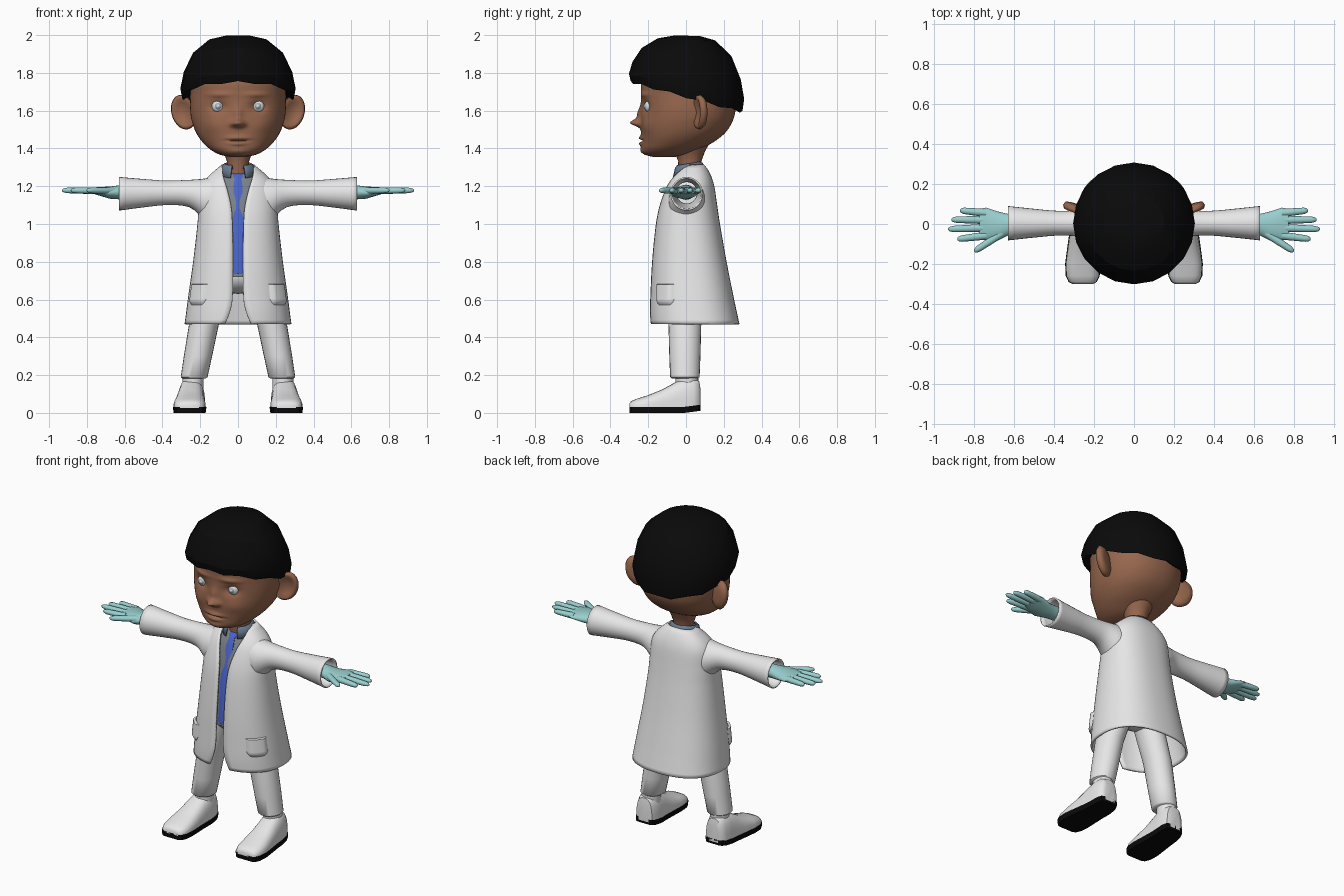
import bpy, bmesh
from math import sin, cos, pi, exp, asin, copysign
from mathutils import Vector as V

if "Cube" in bpy.data.objects:
    bpy.data.objects.remove(bpy.data.objects["Cube"])


def material(name, *rgb):
    m = bpy.data.materials.new(name)
    m.use_nodes = True
    m.diffuse_color = (*rgb, 1)
    m.node_tree.nodes["Principled BSDF"].inputs["Base Color"].default_value = (*rgb, 1)
    return m


WHITE = material("white cloth", .8, .8, .8)
SKIN = material("brown skin", .31, .135, .075)
GLOVE = material("teal glove", .32, .62, .62)
BLUE = material("blue tie", .07, .13, .6)
SLATE = material("slate collar", .14, .2, .28)
SHIRT = material("grey shirt", .2, .22, .25)
BLACK = material("black", .003, .003, .003)
EYE = material("pale eye", .7, .74, .78)
IRIS = material("grey iris", .4, .43, .46)


def power(v, p):
    return copysign(abs(v) ** p, v)


def oval(c, a, b, n=24, p=1.0):
    """Ring around c spanned by half axes a and b; p < 1 makes it squarer."""
    return [V(c) + V(a) * power(cos(2 * pi * i / n), p) + V(b) * power(sin(2 * pi * i / n), p)
            for i in range(n)]


def sample(rows, z):
    """Smoothly interpolate profile rows keyed by their first value."""
    k = max(i for i in range(len(rows) - 1) if i == 0 or rows[i][0] <= z)
    r0, r1, r2, r3 = (rows[min(max(k + d, 0), len(rows) - 1)] for d in (-1, 0, 1, 2))
    span = r2[0] - r1[0]
    t = (z - r1[0]) / span
    out = []
    for a, b, c, d in zip(r0, r1, r2, r3):
        m1 = (c - a) / ((r2[0] - r0[0]) or 1) * span
        m2 = (d - b) / ((r3[0] - r1[0]) or 1) * span
        out.append(b + m1 * t + (3 * (c - b) - 2 * m1 - m2) * t * t
                   + (2 * (b - c) + m1 + m2) * t ** 3)
    return out


def steps(lo, hi, n):
    return [lo + (hi - lo) * i / n for i in range(n + 1)]


def loft(name, rings, mat, closed=True, caps=True, thick=0, angle=50, flip=False):
    """Skin a stack of equal rings into one object."""
    bm = bmesh.new()
    rows = [[bm.verts.new(p) for p in ring] for ring in rings]
    n = len(rows[0])
    for a, b in zip(rows, rows[1:]):
        for i in range(n if closed else n - 1):
            j = (i + 1) % n
            bm.faces.new((a[i], a[j], b[j], b[i]))
    if closed and caps:
        bm.faces.new(rows[0])
        bm.faces.new(rows[-1])
    bmesh.ops.recalc_face_normals(bm, faces=bm.faces)
    if flip:
        bmesh.ops.reverse_faces(bm, faces=bm.faces)
    mesh = bpy.data.meshes.new(name)
    bm.to_mesh(mesh)
    bm.free()
    mesh.materials.append(mat)
    ob = bpy.data.objects.new(name, mesh)
    bpy.context.collection.objects.link(ob)
    if thick:
        mod = ob.modifiers.new("thickness", "SOLIDIFY")
        mod.thickness, mod.offset = thick, -1
    bpy.ops.object.select_all(action="DESELECT")
    ob.select_set(True)
    bpy.context.view_layer.objects.active = ob
    bpy.ops.object.shade_smooth_by_angle(angle=angle * pi / 180)
    return ob


def ellipsoid(name, c, r, mat, n=20):
    rings = [oval(V(c) + V((0, r[1] * cos(t), 0)), (r[0] * sin(t), 0, 0), (0, 0, r[2] * sin(t)), n)
             for t in steps(.08, pi - .08, 12)]
    return loft(name, rings, mat)


# Head: rows of height, half width, front, back
HEAD = [(1.355, .04, -.17, -.06), (1.365, .09, -.212, 0), (1.39, .14, -.232, .06),
        (1.43, .185, -.235, .14), (1.48, .22, -.238, .205), (1.54, .243, -.24, .245),
        (1.6, .253, -.238, .262), (1.68, .253, -.238, .27), (1.76, .25, -.235, .265),
        (1.84, .21, -.19, .22), (1.9, .12, -.1, .13)]
# Face relief: x, z, push forward, width, height
RELIEF = [(0, 1.535, .05, .026, .02), (0, 1.58, .02, .018, .04), (.028, 1.528, .016, .014, .014),
          (.105, 1.62, -.022, .042, .03), (.1, 1.685, .01, .06, .014),
          (0, 1.455, .014, .05, .012), (0, 1.425, .014, .04, .012), (0, 1.441, -.016, .05, .005),
          (0, 1.385, .01, .05, .02), (.13, 1.52, .008, .05, .04)]


def head_point(p):
    if p.y < -.02:
        for x, z, push, w, h in RELIEF:
            for side in ((1, -1) if x else (1,)):
                p.y -= push * exp(-((p.x - side * x) / w) ** 2 - ((p.z - z) / h) ** 2)
    return p


rings = []
for z in steps(1.355, 1.9, 90):
    _, rx, front, back = sample(HEAD, z)
    ring = oval((0, (front + back) / 2, z), (rx, 0, 0), (0, (back - front) / 2, 0), 112, .92)
    rings.append([head_point(p) for p in ring])
loft("head", rings, SKIN, angle=80)
loft("neck", [oval((0, .02, z), (r, 0, 0), (0, r * 1.05, 0)) for z, r in
              ((1.24, .062), (1.33, .058), (1.38, .075), (1.43, .1))], SKIN)

# Hair cap: slanted hem, faceted dome
rings = []
for r, h in ((.8, .1), (.97, 0), (1, .16), (.94, .42), (.78, .72), (.5, .93), (.22, .99)):
    ring = oval((0, .003, 0), (.305 * r, 0, 0), (0, .305 * r, 0), 20)
    for i, p in enumerate(ring):
        hem = 1.67 - .26 * p.y / r + (.008 if i % 2 else -.004)
        p.z = hem + (2.0 - hem) * h
    rings.append(ring)
loft("hair", rings, BLACK, angle=25)

# Coat: rows of height, half width, front, back, half opening
COAT = [(.47, .283, -.19, .283, .07), (.53, .275, -.192, .27, .045), (.6, .266, -.19, .255, .03),
        (.8, .238, -.18, .215, .028), (1, .215, -.16, .18, .03), (1.1, .207, -.14, .165, .038),
        (1.2, .192, -.105, .15, .062), (1.25, .16, -.075, .135, .078),
        (1.29, .115, -.04, .115, .084), (1.315, .085, -.01, .095, .075)]
P = .85


def coat_point(turn, z, out=0):
    _, rx, front, back, _ = sample(COAT, z)
    return V(((rx + out) * power(sin(turn), P),
              (front + back) / 2 - ((back - front) / 2 + out) * power(cos(turn), P), z))


rings = []
for z in steps(.47, 1.315, 40):
    _, rx, _, _, gap = sample(COAT, z)
    start = asin(min(1, (gap / rx)) ** (1 / P))
    rings.append([coat_point(t, z) for t in steps(start, 2 * pi - start, 56)])
loft("coat_body", rings, WHITE, closed=False, thick=.012)

# Shirt, tie, collar and hips under the coat
rings = []
for z in steps(.72, 1.3, 16):
    _, rx, front, back, _ = sample(COAT, z)
    front, back = front + .025, back - .03
    rings.append(oval((0, (front + back) / 2, z), (rx * .85, 0, 0), (0, (back - front) / 2, 0), 32, .9))
loft("shirt", rings, SHIRT)
TIE = [(.735, .02), (.75, .026), (1.0, .028), (1.2, .024), (1.24, .018), (1.25, .026), (1.295, .026)]
rings = []
for z, w in TIE:
    y = sample(COAT, z)[2] + .016
    rings.append([V((x * w, y + abs(x) * .006, z)) for x in (-1, 0, 1)]
                 + [V((x * w, y + .02, z)) for x in (1, -1)])
loft("tie", rings, BLUE, angle=30)
rings = []
for r, drop, lean in ((.066, 1.3, .3), (.072, 1.318, .25), (.085, 1.308, .3), (.1, 1.262, .42)):
    pts = [V((r * sin(t), .012 - r * .9 * cos(t), 0)) for t in steps(.42, 2 * pi - .42, 32)]
    for p in pts:
        p.z = drop + lean * p.y * .6
    rings.append(pts)
loft("collar", rings, SLATE, closed=False, thick=.008)
ellipsoid("hips", (0, .01, .73), (.19, .13, .1), WHITE)

# Paired parts
for s, side in ((1, "left"), (-1, "right")):
    ellipsoid(side + "_eye", (s * .105, -.197, 1.624), (.033, .022, .033), EYE)
    ellipsoid(side + "_iris", (s * .105, -.208, 1.624), (.02, .016, .02), IRIS)
    ellipsoid(side + "_pupil", (s * .105, -.213, 1.624), (.012, .0135, .012), EYE)

    # Ear: rounded shell with a dished front
    rings = []
    for k, y in ((.4, .1), (.8, .095), (1, .075), (.94, .058), (.78, .056), (.55, .07), (.1, .075)):
        ring = oval((s * .288, y, 1.592), (.066 * k, 0, 0), (0, 0, .092 * k))
        for p in ring:
            p.y -= (abs(p.x) - .288) * -.35
            p.x += s * (p.z - 1.592) * .15
        rings.append(ring)
    loft(side + "_ear", rings, SKIN, angle=70)

    # Sleeve with an open cuff: x, z, half height, half depth
    SLEEVE = [(.1, 1.13, .125, .1), (.18, 1.13, .11, .095), (.22, 1.15, .086, .08),
              (.27, 1.163, .07, .067), (.38, 1.165, .065, .062), (.5, 1.163, .075, .072),
              (.63, 1.16, .089, .086)]
    rings = [oval((s * x, .004, z), (0, d, 0), (0, 0, h), 28)
             for x, z, h, d in (sample(SLEEVE, x) for x in steps(.1, .63, 20))]
    loft(side + "_sleeve", rings, WHITE, caps=False, thick=.008)

    # Gloved hand
    PALM = [(.56, 0, 1.168, .045, .04), (.62, -.002, 1.168, .05, .038), (.68, -.01, 1.166, .072, .032),
            (.74, 0, 1.174, .082, .022), (.775, .002, 1.177, .074, .014)]
    loft(side + "_palm", [oval((s * x, y, z), (0, d, 0), (0, 0, h))
                          for x, y, z, d, h in PALM], GLOVE)
    FINGERS = {"little": (.74, .055, .872, .068), "ring": (.75, .02, .915, .022),
               "middle": (.75, -.02, .932, -.026), "index": (.74, -.058, .885, -.076),
               "thumb": (.66, -.045, .8, -.138)}
    for finger, (x0, y0, x1, y1) in FINGERS.items():
        a, b = V((s * x0, y0, 1.176)), V((s * x1, y1, 1.178))
        across = (b - a).cross(V((0, 0, 1))).normalized()
        loft(side + "_" + finger, [oval(a.lerp(b, t), across * r, (0, 0, r * .9), 12) for t, r in
             ((0, .02), (.5, .018), (.85, .016), (.96, .011), (1, .004))], GLOVE, angle=70)

    # Pocket: raised patch wrapped on the coat corner
    rings = []
    for v in steps(0, 1, 10):
        ring = []
        for u in steps(0, 1, 14):
            bottom = .57 + .03 * abs(2 * u - 1) ** 5
            edge = min(1, 6 * min(u, 1 - u, v))
            ring.append(coat_point(s * (.62 + .58 * u), bottom + (.68 - bottom) * v,
                                   .003 + .014 * edge))
        rings.append(ring)
    rings.append([coat_point(s * (.62 + .58 * u), .682, .002) for u in steps(0, 1, 14)])
    loft(side + "_pocket", rings, WHITE, closed=False)

    # Trouser leg and ankle
    LEG = [(.182, .232, .062), (.19, .232, .071), (.3, .212, .075), (.47, .18, .079), (.72, .1, .085)]
    loft(side + "_leg", [oval((s * x, -.006, z), (r, 0, 0), (0, r * 1.1, 0))
                         for z, x, r in LEG], WHITE)
    loft(side + "_ankle", [oval((s * .238, .005, z), (.055, 0, 0), (0, .06, 0))
                           for z in (.1, .2)], WHITE)

    # Shoe and sole: y, centre x, half width, top
    SHOE = [(.076, .243, .035, .13), (.07, .243, .055, .168), (.04, .244, .068, .184),
            (-.01, .246, .072, .182), (-.06, .249, .074, .16), (-.13, .253, .08, .122),
            (-.2, .256, .086, .094), (-.26, .257, .082, .075), (-.29, .257, .068, .062),
            (-.3, .257, .05, .05)]
    rings = []
    for y, x, w, top in SHOE:
        ring = oval((s * x, y, .025), (w, 0, 0), (0, 0, top - .025), 28, .7)
        for p in ring:
            p.z = max(p.z, .025)
        rings.append(ring)
    loft(side + "_shoe", rings, WHITE)
    rings = [[V((s * (x + k * (w + .003)), y, z + max(0, y) * .15)) for k, z in
              ((-1, .032), (1, .032), (.95, 0), (-.95, 0))] for y, x, w, _ in SHOE]
    loft(side + "_sole", rings, BLACK, angle=30)
